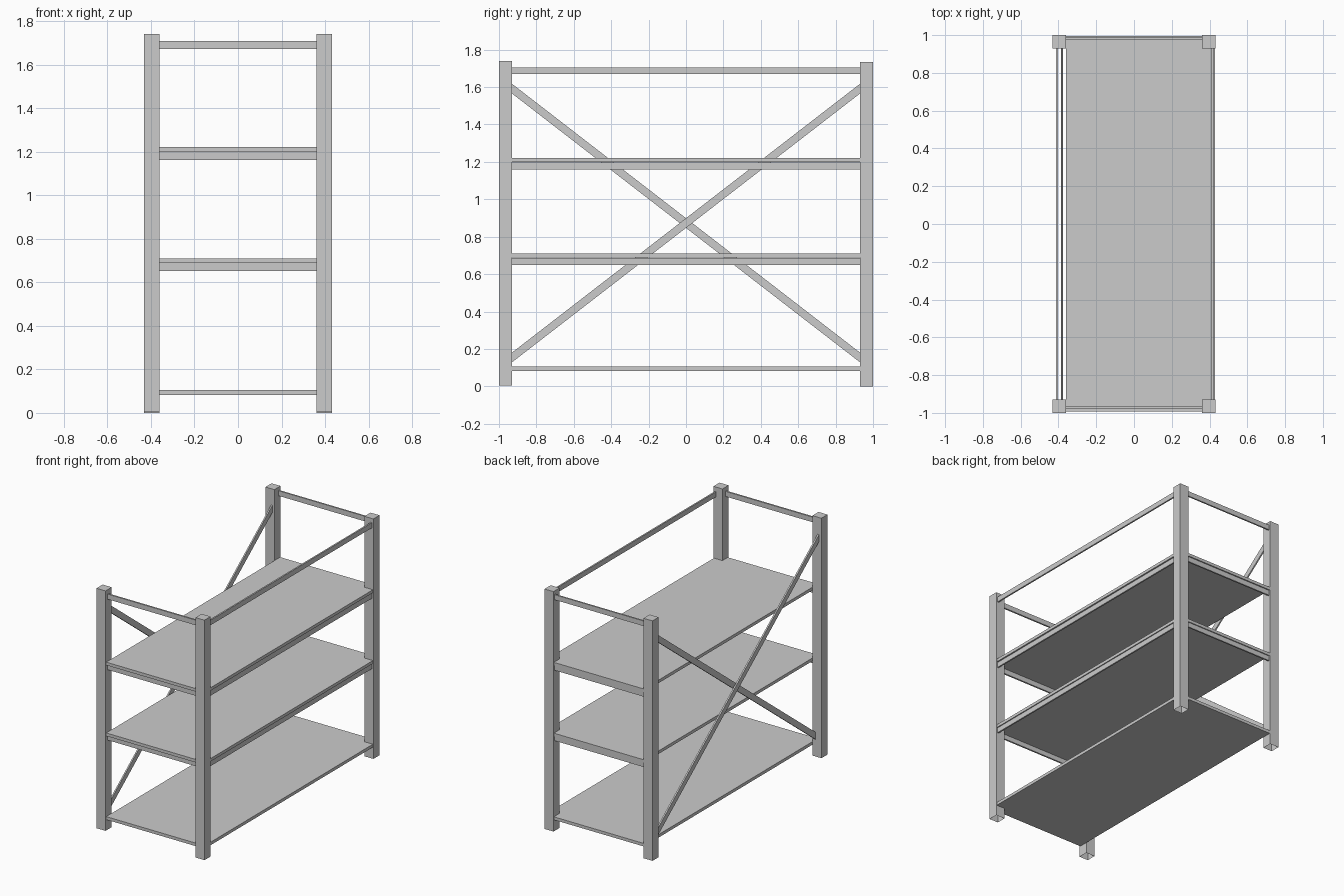
import bpy, bmesh

if "Cube" in bpy.data.objects:
    bpy.data.objects.remove(bpy.data.objects["Cube"])

# Single painted-metal colour
grey = bpy.data.materials.new("light_grey")
grey.use_nodes = True
COLOUR = (0.6, 0.6, 0.6, 1.0)
grey.diffuse_color = COLOUR
grey.node_tree.nodes["Principled BSDF"].inputs["Base Color"].default_value = COLOUR


def finish(name, bm):
    bmesh.ops.recalc_face_normals(bm, faces=bm.faces)
    mesh = bpy.data.meshes.new(name)
    bm.to_mesh(mesh)
    bm.free()
    mesh.materials.append(grey)
    obj = bpy.data.objects.new(name, mesh)
    bpy.context.collection.objects.link(obj)
    return obj


def box(name, x, y, z, open_bottom=False):
    """Box from (min, max) ranges on each axis."""
    bm = bmesh.new()
    bmesh.ops.create_cube(bm, size=1)
    for v in bm.verts:
        v.co = [r[0] if c < 0 else r[1] for r, c in zip((x, y, z), v.co)]
    if open_bottom:
        low = [f for f in bm.faces if f.normal.z < -0.5]
        bmesh.ops.delete(bm, geom=low, context='FACES_ONLY')
    return finish(name, bm)


def brace(name, x, direction):
    """Flat diagonal bar with vertical ends set into the posts."""
    end, rise, half, mid = 0.94, 0.726, 0.026, 0.873
    outline = [(-end, -rise - half), (end, rise - half),
               (end, rise + half), (-end, -rise + half)]
    bm = bmesh.new()
    face = bm.faces.new([bm.verts.new((x[0], y * direction, mid + z)) for y, z in outline])
    new = bmesh.ops.extrude_face_region(bm, geom=[face])["geom"]
    verts = [g for g in new if isinstance(g, bmesh.types.BMVert)]
    bmesh.ops.translate(bm, verts=verts, vec=(x[1] - x[0], 0, 0))
    return finish(name, bm)


# Corner posts: square tubes with open feet, front pair slightly higher
for side, x in (("left", (0.36, 0.432)), ("right", (-0.432, -0.36))):
    box("front_post_" + side, x, (-1.0, -0.93), (0.005, 1.74), True)
    box("back_post_" + side, x, (0.93, 1.0), (0.0, 1.735), True)

# Shelf boards
for name, z in (("bottom", 0.083), ("middle", 0.688), ("top", 1.2)):
    box(name + "_shelf", (-0.36, 0.428), (-0.992, 0.996), (z, z + 0.022))

# Flat rails around the front, back and left side
for name, z in (("middle", 0.653), ("upper", 1.162), ("top", 1.672)):
    h = (z, z + 0.037)
    box(name + "_front_rail", (-0.365, 0.365), (-0.978, -0.966), h)
    box(name + "_back_rail", (-0.365, 0.365), (0.978, 0.989), h)
    box(name + "_side_rail", (0.411, 0.422), (-0.935, 0.935), (h[0] - 0.003, h[1] - 0.003))

# Crossed braces on the open side
brace("outer_brace", (-0.413, -0.402), -1)
brace("inner_brace", (-0.386, -0.376), 1)
